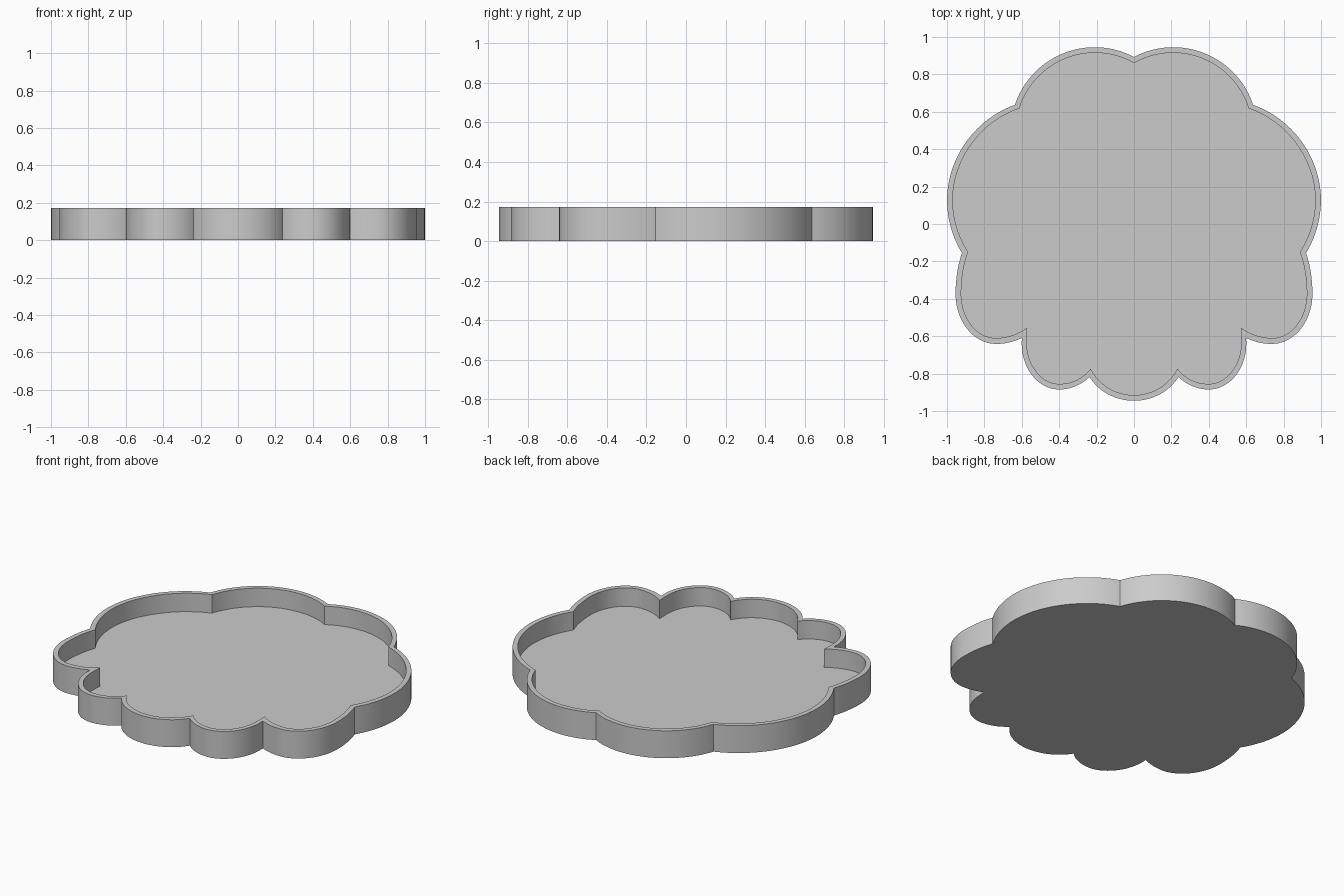
import bpy, bmesh, math

if "Cube" in bpy.data.objects:
    bpy.data.objects.remove(bpy.data.objects["Cube"])

HEIGHT, FLOOR, WALL, STEPS = 0.172, 0.056, 0.03, 32

# Lobes of the right half, back to front:
# centre x, centre y, radius right, radius left, radius back, radius front
LOBES = [
    (0.21, 0.495, 0.45, 0.45, 0.45, 0.45),
    (0.451, 0.12, 0.549, 0.549, 0.549, 0.549),
    (0.74, -0.373, 0.214, 0.292, 0.40, 0.267),
    (0.40, -0.64, 0.20, 0.238, 0.50, 0.245),
    (0.0, -0.652, 0.293, 0.293, 0.293, 0.293),
]
# Points where neighbouring lobes meet, on the outer and inner outline
OUTER = [(0, 0.893), (0.637, 0.637), (0.92, -0.155), (0.60, -0.61), (0.238, -0.818), (0, -0.945)]
INNER = [(0, 0.86), (0.613, 0.618), (0.887, -0.149), (0.572, -0.554), (0.232, -0.774), (0, -0.915)]


def arc(lobe, start, end, inset):
    """Sweep clockwise around one lobe from start to end."""
    cx, cy, right, left, back, front = lobe

    def radii(dx, dy):
        return (right if dx >= 0 else left) - inset, (back if dy >= 0 else front) - inset

    def polar(p):
        dx, dy = p[0] - cx, p[1] - cy
        a, b = radii(dx, dy)
        return math.atan2(dy / b, dx / a), math.hypot(dx / a, dy / b)

    (t0, k0), (t1, k1) = polar(start), polar(end)
    if t1 > t0:
        t1 -= 2 * math.pi
    pts = []
    for i in range(STEPS):
        f = i / STEPS
        # blend to the exact meeting points only near the ends
        k = 1 + (k0 - 1) * max(0, 1 - 3 * f) + (k1 - 1) * max(0, 3 * f - 2)
        t = t0 + (t1 - t0) * f
        c, s = math.cos(t), math.sin(t)
        a, b = radii(c, s)
        pts.append((cx + a * k * c, cy + b * k * s))
    return pts


def outline(cusps, inset):
    """Right half of the outline plus its mirror image."""
    half = []
    for lobe, p, q in zip(LOBES, cusps, cusps[1:]):
        half += arc(lobe, p, q, inset)
    half.append(cusps[-1])
    return half + [(-x, y) for x, y in reversed(half[1:-1])]


bm = bmesh.new()


def ring(points, z):
    return [bm.verts.new((x, y, z)) for x, y in points]


def bridge(r0, r1):
    n = len(r0)
    for i in range(n):
        j = (i + 1) % n
        bm.faces.new((r0[i], r0[j], r1[j], r1[i]))


outer, inner = outline(OUTER, 0), outline(INNER, WALL)
rings = [ring(outer, 0), ring(outer, HEIGHT), ring(inner, HEIGHT), ring(inner, FLOOR)]
bm.faces.new(rings[0])            # underside
for r0, r1 in zip(rings, rings[1:]):
    bridge(r0, r1)                # outer wall, rim, inner wall
bm.faces.new(rings[-1])           # tray floor
bmesh.ops.recalc_face_normals(bm, faces=bm.faces)

mesh = bpy.data.meshes.new("scalloped_tray")
bm.to_mesh(mesh)
bm.free()
tray = bpy.data.objects.new("scalloped_tray", mesh)
bpy.context.collection.objects.link(tray)

grey = bpy.data.materials.new("plain grey")
grey.diffuse_color = (0.6, 0.6, 0.6, 1)
grey.use_nodes = True
grey.node_tree.nodes["Principled BSDF"].inputs["Base Color"].default_value = grey.diffuse_color
mesh.materials.append(grey)

# Smooth curved walls, crisp rims and cusps
bpy.context.view_layer.objects.active = tray
tray.select_set(True)
bpy.ops.object.shade_smooth_by_angle(angle=math.radians(25))
